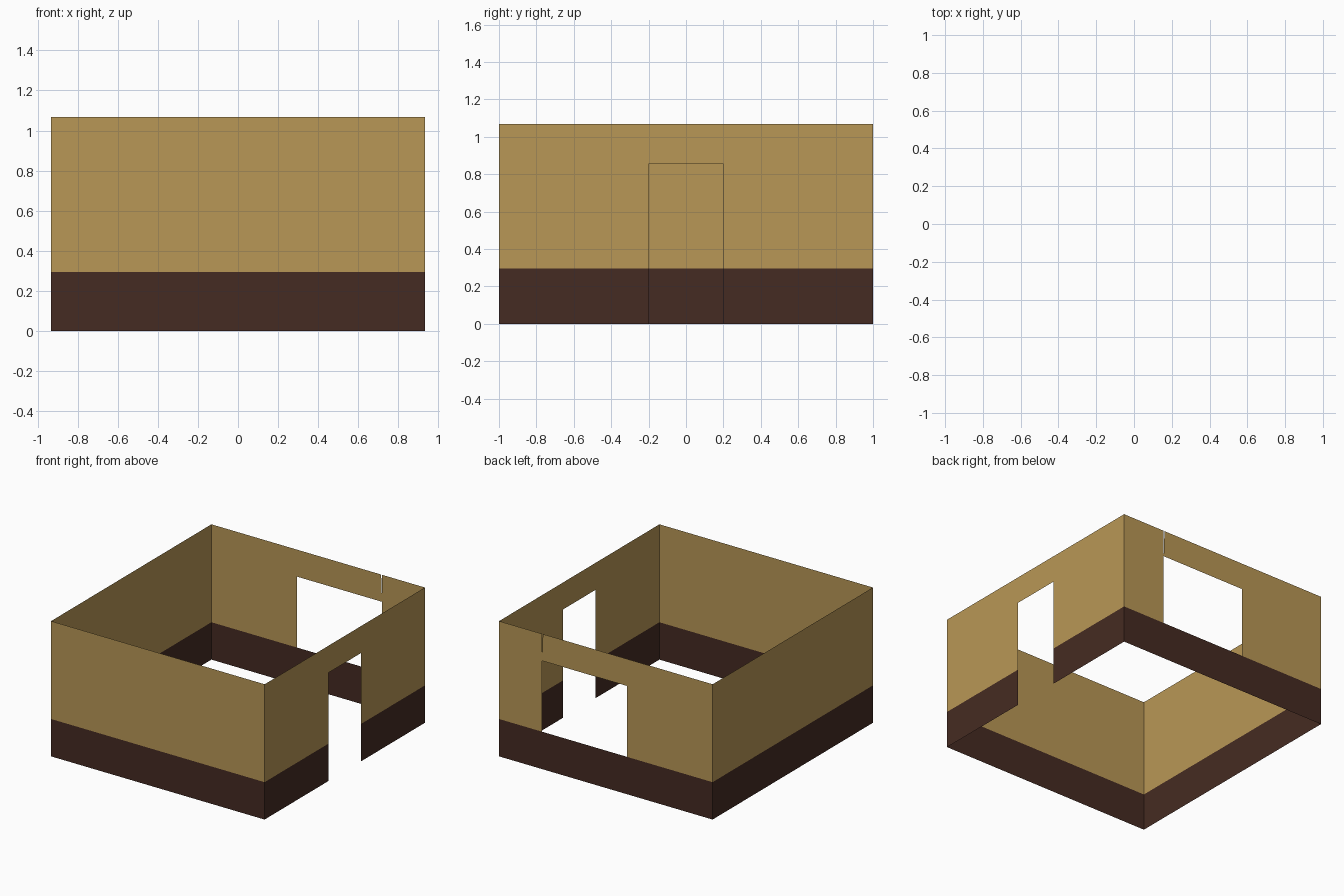
import bpy, bmesh
from mathutils import Vector

if "Cube" in bpy.data.objects:
    bpy.data.objects.remove(bpy.data.objects["Cube"])

HX, HY, H = 0.9325, 1.0, 1.068   # half width, half depth, wall height
BAND, HEAD = 0.295, 0.855        # top of dark skirting, top of openings


def material(name, rgb):
    m = bpy.data.materials.new(name)
    m.diffuse_color = (*rgb, 1.0)
    m.use_nodes = True
    m.node_tree.nodes["Principled BSDF"].inputs["Base Color"].default_value = m.diffuse_color
    return m


MATS = [material("tan_plaster", (0.485, 0.310, 0.093)),
        material("dark_brown_base", (0.060, 0.024, 0.016))]


def wall(name, start, end, opening=None, slit=0.0):
    """Thin sheet wall from start to end (counter-clockwise, so it faces out).
    opening = (u0, u1, z0, z1), with u measured along the wall."""
    a, b = Vector((*start, 0)), Vector((*end, 0))
    length, d = (b - a).length, (b - a).normalized()
    us, zs = [0, length], [0, BAND, H]
    if opening:
        us = [0, opening[0], opening[1], length]
        zs = sorted({0, BAND, opening[3], H})
    bm = bmesh.new()
    for i in range(len(us) - 1):
        for z0, z1 in zip(zs, zs[1:]):
            u0, u1 = us[i], us[i + 1]
            if opening and i == 1 and z0 >= opening[2] and z1 <= opening[3]:
                continue
            # hairline joint at one end of the lintel
            s = slit if i == 1 and z0 >= HEAD else 0
            pts = [(u0, z0), (u1, z0), (u1, z1), (u0 + s, z1)]
            f = bm.faces.new([bm.verts.new(a + d * u + Vector((0, 0, z))) for u, z in pts])
            f.material_index = 1 if z1 <= BAND else 0
    bmesh.ops.remove_doubles(bm, verts=bm.verts, dist=0.0005)
    me = bpy.data.meshes.new(name)
    bm.to_mesh(me)
    bm.free()
    for m in MATS:
        me.materials.append(m)
    ob = bpy.data.objects.new(name, me)
    bpy.context.collection.objects.link(ob)


wall("front_wall", (-HX, -HY), (HX, -HY))
# doorway down to the floor
wall("right_wall_with_door", (HX, -HY), (HX, HY), (HY - 0.2, HY + 0.2, 0, HEAD))
# window sits on top of the dark base
wall("back_wall_with_window", (HX, HY), (-HX, HY),
     (HX - 0.558, HX + 0.185, BAND, HEAD), slit=0.008)
wall("left_wall", (-HX, HY), (-HX, -HY))
